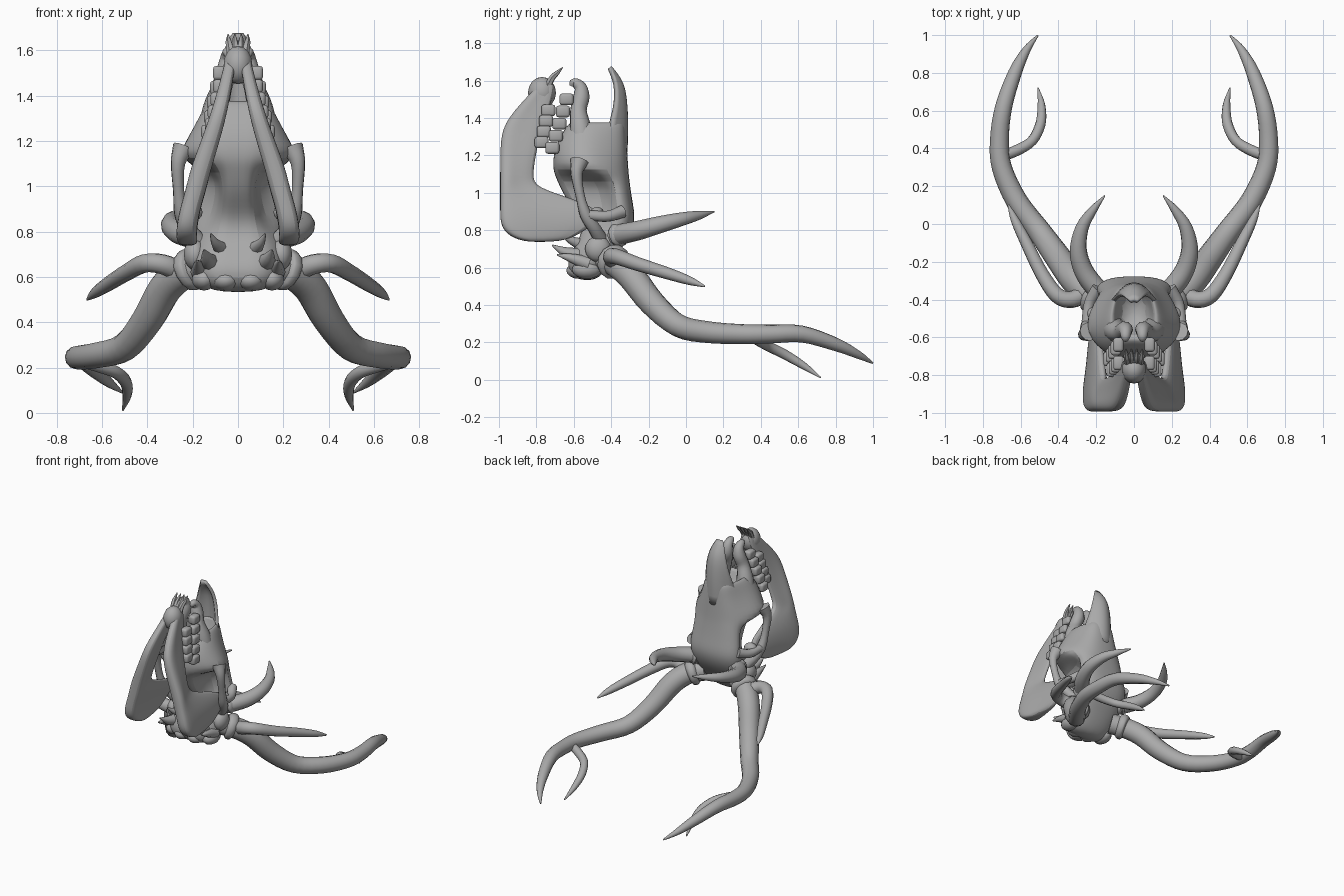
import bpy, bmesh, math
from mathutils import Vector

bone = bpy.data.materials.new("bone_grey")
bone.diffuse_color = (0.4, 0.4, 0.4, 1)


def finish(name, bm, mirror=True, subsurf=0, angle=50):
    bmesh.ops.recalc_face_normals(bm, faces=bm.faces)
    mesh = bpy.data.meshes.new(name)
    bm.to_mesh(mesh)
    bm.free()
    mesh.materials.append(bone)
    ob = bpy.data.objects.new(name, mesh)
    bpy.context.collection.objects.link(ob)
    if mirror:
        ob.modifiers.new("Mirror", 'MIRROR').use_mirror_merge = False
    if subsurf:
        s = ob.modifiers.new("Smooth", 'SUBSURF')
        s.levels = s.render_levels = subsurf
    bpy.ops.object.select_all(action='DESELECT')
    ob.select_set(True)
    bpy.context.view_layer.objects.active = ob
    bpy.ops.object.shade_smooth_by_angle(angle=math.radians(angle))
    return ob


def loft(bm, rings):
    """Skin a list of closed rings and cap both ends."""
    vs = [[bm.verts.new(p) for p in r] for r in rings]
    n = len(vs[0])
    for a, b in zip(vs, vs[1:]):
        for i in range(n):
            j = (i + 1) % n
            bm.faces.new((a[i], a[j], b[j], b[i]))
    bm.faces.new(vs[0][::-1])
    bm.faces.new(vs[-1])


def tube(bm, pts, sides=10, steps=4):
    """Smooth tapered tube through (x, y, z, radius) points."""
    P = [Vector(p) for p in pts]
    P = [P[0] * 2 - P[1]] + P + [P[-1] * 2 - P[-2]]
    path = []
    for i in range(1, len(P) - 2):
        a, b, c, d = P[i - 1:i + 3]
        for k in range(steps):
            t = k / steps
            path.append(0.5 * (2 * b + (c - a) * t + (2 * a - 5 * b + 4 * c - d) * t * t
                               + (3 * b - a - 3 * c + d) * t ** 3))
    path.append(P[-2])
    C = [p.to_3d() for p in path]
    rings, side = [], None
    for i, c in enumerate(C):
        tan = (C[min(i + 1, len(C) - 1)] - C[max(i - 1, 0)]).normalized()
        side = tan.orthogonal() if side is None else side - tan * side.dot(tan)
        side.normalize()
        up = tan.cross(side)
        r = max(path[i][3], 0.003)
        rings.append([c + r * (math.cos(u) * side + math.sin(u) * up)
                      for u in (2 * math.pi * k / sides for k in range(sides))])
    loft(bm, rings)


def tubes(name, paths, sides=10):
    bm = bmesh.new()
    for p in paths:
        tube(bm, p, sides)
    return finish(name, bm)


def balls(name, items):
    """Ellipsoids given as (centre, radii)."""
    bm = bmesh.new()
    for c, r in items:
        vs = bmesh.ops.create_uvsphere(bm, u_segments=14, v_segments=8, radius=1)["verts"]
        for v in vs:
            v.co = Vector(c) + Vector(v.co[i] * r[i] for i in range(3))
    return finish(name, bm)


# Antlers: main beam, outer tine, rear tine, brow tine
tubes("antler_beam", [[(.14, -.43, .65, .075), (.24, -.37, .62, .075), (.32, -.29, .55, .075),
                       (.40, -.18, .41, .07), (.50, -.04, .29, .062), (.62, .12, .255, .058),
                       (.70, .30, .245, .053), (.712, .45, .245, .05), (.69, .62, .245, .045),
                       (.63, .80, .19, .036), (.57, .92, .135, .022), (.51, .998, .09, .005)]], 12)
tubes("antler_outer_tine", [[(.25, -.36, .62, .05), (.33, -.40, .655, .045), (.41, -.375, .66, .042),
                             (.49, -.26, .62, .037), (.57, -.10, .57, .032),
                             (.63, .02, .53, .023), (.665, .10, .50, .005)]])
tubes("antler_rear_tine", [[(.70, .36, .235, .03), (.62, .39, .21, .03), (.54, .44, .18, .028),
                            (.495, .53, .135, .027), (.49, .63, .075, .02), (.508, .72, .012, .004)]])
tubes("brow_tine", [[(.13, -.40, .76, .055), (.20, -.34, .78, .055), (.265, -.25, .80, .052),
                     (.295, -.14, .83, .046), (.275, -.02, .86, .036),
                     (.22, .07, .88, .024), (.155, .15, .90, .004)]])

# Burr collars round the antler roots
tubes("antler_burr", [[(.185, -.405, .64, .07), (.20, -.395, .635, .092), (.225, -.38, .627, .092),
                       (.24, -.37, .62, .07)],
                      [(.165, -.37, .77, .05), (.178, -.36, .775, .066), (.198, -.342, .78, .05)]], 12)

# Skull body: z, back y, back x, side, inner side, front corner, as half sections
sections = [
    (.53, -.48, .07, (.11, -.51), (.12, -.54), (.08, -.58)),
    (.59, -.42, .10, (.19, -.47), (.20, -.55), (.12, -.65)),
    (.68, -.36, .13, (.21, -.43), (.20, -.53), (.12, -.63)),
    (.76, -.30, .15, (.21, -.38), (.18, -.50), (.10, -.57)),
    (.86, -.265, .17, (.23, -.36), (.11, -.43), (.08, -.56)),
    (.96, -.285, .16, (.22, -.38), (.07, -.42), (.08, -.65)),
    (1.07, -.30, .14, (.21, -.39), (.08, -.45), (.09, -.70)),
    (1.12, -.305, .13, (.23, -.42), (.31, -.58), (.11, -.72)),
    (1.20, -.31, .12, (.19, -.42), (.26, -.57), (.13, -.72)),
    (1.29, -.315, .10, (.15, -.42), (.20, -.56), (.125, -.69)),
    (1.37, -.32, .09, (.125, -.42), (.15, -.55), (.09, -.64)),
    (1.39, -.34, .07, (.095, -.42), (.11, -.53), (.06, -.60)),
    (1.24, -.37, .05, (.07, -.42), (.08, -.50), (.04, -.55)),
]
rings = []
for z, yb, xb, s, i, f in sections:
    half = [(xb, yb - .01), s, i, f]
    rings.append([(0, yb, z)] + [(x, y, z) for x, y in half] + [(0, f[1] + .015, z)]
                 + [(-x, y, z) for x, y in half[::-1]])
bm = bmesh.new()
loft(bm, rings)
finish("skull", bm, mirror=False, subsurf=2, angle=60)

# Nasal bone: arched shell ending in a hooked tip
bm = bmesh.new()
rows = []
for z, y, w, d in [(1.22, -.32, .13, .10), (1.35, -.315, .115, .10), (1.45, -.32, .09, .06),
                   (1.55, -.33, .07, .045), (1.61, -.355, .05, .03), (1.67, -.405, .022, .008)]:
    rows.append([bm.verts.new((w * t / 3, y - d * (t / 3) ** 2, z)) for t in range(-3, 4)])
for a, b in zip(rows, rows[1:]):
    for i in range(6):
        bm.faces.new((a[i], a[i + 1], b[i + 1], b[i]))
nasal = finish("nasal_bone", bm, mirror=False, subsurf=1)
sol = nasal.modifiers.new("Thickness", 'SOLIDIFY')
sol.thickness, sol.offset = .022, 0

# Front arms of the upper jaw with knobbed ends
tubes("upper_jaw_arm", [[(.11, -.55, 1.24, .07), (.095, -.565, 1.35, .058), (.07, -.575, 1.44, .045),
                         (.05, -.56, 1.51, .045), (.045, -.565, 1.565, .034), (.045, -.60, 1.59, .024),
                         (.045, -.612, 1.57, .012)]])

# Cheek arch and the bar behind the eye socket
tubes("cheek_arch", [[(.24, -.57, 1.17, .05), (.265, -.585, 1.10, .032), (.262, -.565, .98, .025),
                      (.25, -.535, .88, .032), (.22, -.49, .81, .035), (.16, -.45, .74, .04)],
                     [(.19, -.34, .90, .035), (.235, -.42, .875, .03), (.25, -.52, .88, .028)]])

# Lower jaw: z, front y, back y, centre x
jaw = [(1.61, -.76, -.70, .022), (1.50, -.87, -.71, .043), (1.37, -.985, -.76, .072),
       (1.25, -1.0, -.79, .105), (1.09, -1.0, -.82, .15), (1.03, -1.0, -.80, .167),
       (.97, -1.0, -.60, .182), (.91, -1.0, -.45, .20), (.84, -1.0, -.47, .215),
       (.78, -.97, -.56, .22), (.735, -.88, -.66, .22)]
rings = []
for z, yf, yb, xc in jaw:
    tf = min(.05, .022 + (1.61 - z) * .06)
    half = [(yf + .005, tf * .7), (yf + .05, tf), ((yf + yb) / 2, tf * .7), (yb, .018)]
    if z > 1.55:
        half = [(yf + (yb - yf) * k / 3, .022) for k in range(4)]
    rings.append([(max(xc + t, 0), y, z) for y, t in half] + [(max(xc - t, 0), y, z) for y, t in half[::-1]])
bm = bmesh.new()
loft(bm, rings)
for v in bm.verts:  # flare the lower front corner outward
    if v.co.z < 1.1 and v.co.y < -.9:
        v.co.x += .01
finish("lower_jaw", bm, subsurf=2, angle=60)
balls("chin_bridge", [((0, -.77, 1.535), (.065, .075, .085))])
balls("jaw_hinge", [((.205, -.475, .885), (.05, .04, .04))])

# Incisors
tubes("incisors", [[(x * .8, -.745, 1.56, .02), (x, -.715, 1.615, .017), (x * 1.15, -.69, 1.64, .013),
                    (x * 1.2, -.66, 1.67, .003)] for x in (.012, .036)], 6)

# Cheek teeth: rounded blocks in upper and lower rows
bm = bmesh.new()
teeth = [(.135 - .013 * i, -.715 + .019 * i, 1.24 + .065 * i) for i in range(5)]
teeth += [(.118 - .012 * i, -.772 + .012 * i, 1.27 + .057 * i) for i in range(4)]
for t in teeth:
    cube = bmesh.ops.create_cube(bm, size=1)["verts"]
    for v in cube:
        v.co = Vector(t) + Vector((v.co.x * .055, v.co.y * .075, v.co.z * .062))
bmesh.ops.bevel(bm, geom=bm.edges[:], offset=.014, segments=2, affect='EDGES', profile=.5)
finish("cheek_teeth", bm)

# Skull base: condyles, ear bulbs and pointed processes
balls("skull_base_knobs", [((.055, -.57, .585), (.06, .07, .045)), ((.15, -.53, .59), (.055, .08, .05)),
                           ((.19, -.47, .70), (.05, .07, .07))])
tubes("base_spikes", [[(.12, -.56, .66, .045), (.135, -.64, .68, .03), (.15, -.715, .72, .004)],
                      [(.17, -.52, .62, .04), (.175, -.61, .65, .025), (.18, -.69, .67, .004)],
                      [(.07, -.55, .72, .035), (.10, -.62, .75, .02), (.12, -.67, .79, .004)]], 8)
